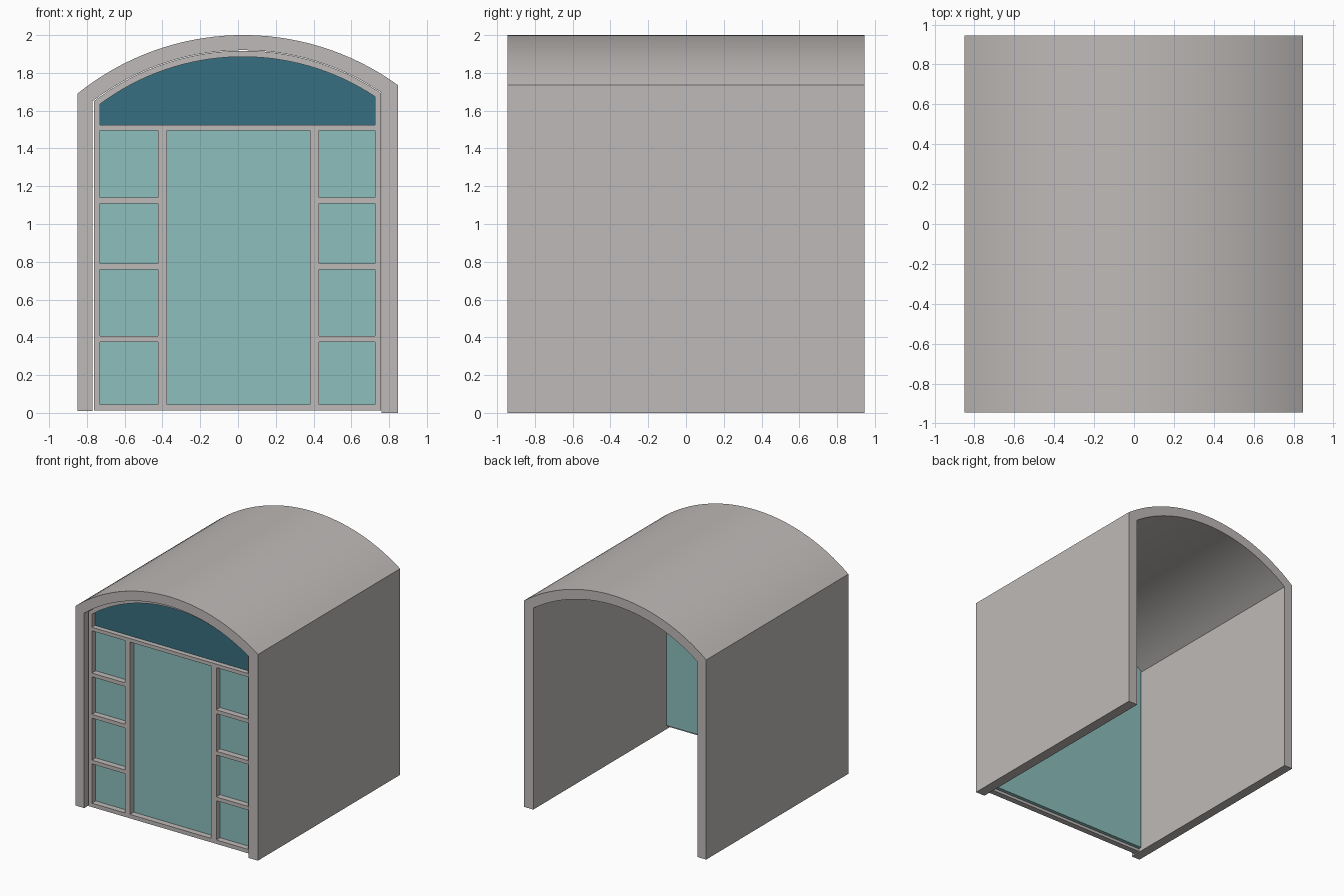
import bpy
import bmesh
import math
from mathutils import Vector

cube = bpy.data.objects.get("Cube")
if cube:
    bpy.data.objects.remove(cube)


def material(name, rgb):
    mat = bpy.data.materials.new(name)
    mat.use_nodes = True
    mat.diffuse_color = (*rgb, 1)
    mat.node_tree.nodes["Principled BSDF"].inputs["Base Color"].default_value = (*rgb, 1)
    return mat


GREY = material("warm grey", (0.515, 0.491, 0.479))
TEAL = material("pale teal glass", (0.262, 0.521, 0.509))
BLUE = material("deep blue panel", (0.037, 0.156, 0.216))


def arc(a, b, c, steps=32):
    """Points on the circle from a over b to c, in the xz plane."""
    a, b, c = Vector(a), Vector(b), Vector(c)
    p, q = b - a, c - a
    d = 2 * (p.x * q.y - p.y * q.x)
    centre = a + Vector((q.y * p.length_squared - p.y * q.length_squared,
                         p.x * q.length_squared - q.x * p.length_squared)) / d
    r = (a - centre).length
    start = math.atan2(a.y - centre.y, a.x - centre.x)
    end = math.atan2(c.y - centre.y, c.x - centre.x)
    angles = [start + (end - start) * i / steps for i in range(steps + 1)]
    return [(centre.x + r * math.cos(t), centre.y + r * math.sin(t)) for t in angles]


def outline(left, peak, right, left_base, right_base):
    """Arched doorway outline, from the left foot to the right foot."""
    return [(left[0], left_base)] + arc(left, (0, peak), right) + [(right[0], right_base)]


def extrude(name, faces, y0, y1, mat):
    """Extrude flat xz polygons from y0 to y1 into one solid."""
    bm = bmesh.new()
    for pts in faces:
        bm.faces.new([bm.verts.new((x, y0, z)) for x, z in pts])
    bmesh.ops.remove_doubles(bm, verts=bm.verts, dist=0.0001)
    result = bmesh.ops.extrude_face_region(bm, geom=bm.faces[:], use_keep_orig=True)
    moved = [g for g in result["geom"] if isinstance(g, bmesh.types.BMVert)]
    bmesh.ops.translate(bm, verts=moved, vec=(0, y1 - y0, 0))
    bmesh.ops.recalc_face_normals(bm, faces=bm.faces[:])
    mesh = bpy.data.meshes.new(name)
    bm.to_mesh(mesh)
    bm.free()
    mesh.materials.append(mat)
    obj = bpy.data.objects.new(name, mesh)
    bpy.context.collection.objects.link(obj)
    bpy.ops.object.select_all(action="DESELECT")
    obj.select_set(True)
    bpy.context.view_layer.objects.active = obj
    bpy.ops.object.shade_smooth_by_angle(angle=math.radians(20))
    return obj


def band(outer, inner, closed=False):
    """Quads between two matching outlines."""
    n = len(outer)
    return [(outer[i], outer[(i + 1) % n], inner[(i + 1) % n], inner[i])
            for i in range(n if closed else n - 1)]


def bar(name, x0, x1, z0, z1):
    extrude(name, [[(x0, z0), (x1, z0), (x1, z1), (x0, z1)]], FRONT, BACK, GREY)


FRONT, BACK = -0.90, -0.85

# Vaulted shell, open at the back
outer = outline((-0.85, 1.69), 2.0, (0.847, 1.735), 0.01, 0)
inner = outline((-0.77, 1.65), 1.92, (0.76, 1.695), 0.01, 0)
extrude("vaulted_shell", band(outer, inner), -0.945, 0.945, GREY)

# Arched window frame, set back from the shell front
rim = outline((-0.763, 1.65), 1.917, (0.758, 1.692), 0.012, 0.012)
opening = outline((-0.73, 1.635), 1.885, (0.724, 1.675), 0.045, 0.045)
extrude("window_frame", band(rim, opening, True), FRONT, BACK, GREY)

# Glass behind the frame and the arched panel at its top
glass = outline((-0.763, 1.65), 1.917, (0.758, 1.692), 0.035, 0.035)
extrude("glass_pane", [glass], BACK, -0.82, TEAL)
panel = outline((-0.73, 1.635), 1.885, (0.724, 1.675), 1.52, 1.52)
extrude("arched_panel", [panel], BACK - 0.009, BACK, BLUE)

# Transom, mullions and side glazing bars
bar("transom", -0.73, 0.724, 1.495, 1.525)
bar("right_mullion", -0.423, -0.375, 0.045, 1.495)
bar("left_mullion", 0.38, 0.428, 0.045, 1.495)
for i, z in enumerate((0.375, 0.76, 1.108), 1):
    bar(f"right_glazing_bar_{i}", -0.73, -0.423, z, z + 0.032)
    bar(f"left_glazing_bar_{i}", 0.428, 0.724, z, z + 0.032)
